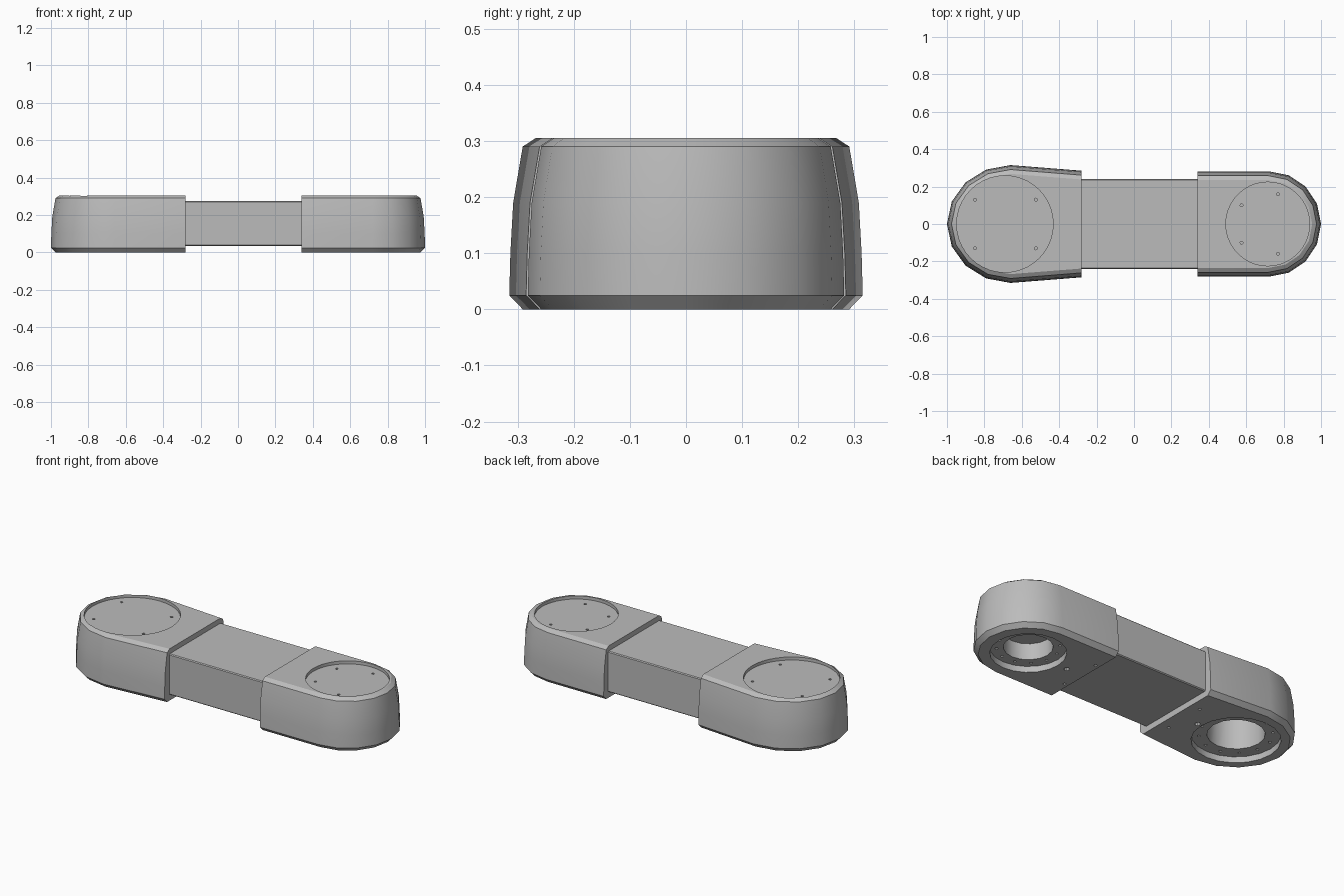
import bpy, bmesh
from math import cos, sin, pi, radians
from mathutils import Matrix

old = bpy.data.objects.get("Cube")
if old:
    bpy.data.objects.remove(old, do_unlink=True)

grey = bpy.data.materials.new("satin_grey")
grey.use_nodes = True
grey.diffuse_color = (0.5, 0.5, 0.5, 1)
grey.node_tree.nodes["Principled BSDF"].inputs["Base Color"].default_value = (0.5, 0.5, 0.5, 1)


def finish(bm, name):
    bmesh.ops.recalc_face_normals(bm, faces=bm.faces)
    mesh = bpy.data.meshes.new(name)
    bm.to_mesh(mesh)
    bm.free()
    mesh.materials.append(grey)
    ob = bpy.data.objects.new(name, mesh)
    bpy.context.collection.objects.link(ob)
    return ob


def activate(ob):
    bpy.ops.object.select_all(action="DESELECT")
    ob.select_set(True)
    bpy.context.view_layer.objects.active = ob


def cylinder(bm, x, y, r, z0, z1, sides):
    bmesh.ops.create_cone(bm, cap_ends=True, segments=sides, radius1=r, radius2=r,
                          depth=z1 - z0, matrix=Matrix.Translation((x, y, (z0 + z1) / 2)))


def cut(ob, cylinders):
    # Subtract a group of separate cylinders from a housing
    bm = bmesh.new()
    for c in cylinders:
        cylinder(bm, *c)
    cutter = finish(bm, "cutter")
    cutter.hide_render = True
    activate(ob)
    mod = ob.modifiers.new("cut", "BOOLEAN")
    mod.object, mod.operation, mod.solver = cutter, "DIFFERENCE", "EXACT"
    bpy.ops.object.modifier_apply(modifier=mod.name)
    bpy.data.objects.remove(cutter, do_unlink=True)


# Height and inward offset of each housing ring
LAYERS = [(0, 0.024), (0.025, 0), (0.1, 0.002), (0.19, 0.007), (0.29, 0.024), (0.305, 0.047)]


def housing(name, side, centre, rx, ry, mouth, mouth_y):
    # Lofted U-shaped shell with a flat mouth facing the beam
    bm = bmesh.new()
    rings = []
    for z, inset in LAYERS:
        pts = [(mouth, mouth_y - inset)]
        for i in range(9):
            a = pi / 2 - i * pi / 8
            pts.append((centre + side * (rx - inset) * cos(a), (ry - inset) * sin(a)))
        pts.append((mouth, inset - mouth_y))
        rings.append([bm.verts.new((x, y, z)) for x, y in pts])
    for lo, hi in zip(rings, rings[1:]):
        for i in range(len(lo)):
            j = (i + 1) % len(lo)
            bm.faces.new((lo[i], lo[j], hi[j], hi[i]))
    bm.faces.new(rings[0])
    bm.faces.new(rings[-1])
    return finish(bm, name)


def joint(name, side, shape, axis, cover_r, flange_r, bore_r, bore_top, screws):
    ob = housing(name, side, *shape)
    # Cover recess on top, flange recess underneath
    cut(ob, [(axis, 0, cover_r, 0.287, 0.4, 40),
             (axis, 0, flange_r, -0.1, 0.035, 20)])
    # Central bore, bolt circle, cover screws and underside fixing holes
    holes = [(axis, 0, bore_r, -0.1, bore_top, 16)]
    bolt_r = (flange_r + bore_r) / 2
    for i in range(12):
        a = (i + 0.5) * pi / 6
        holes.append((axis + bolt_r * cos(a), bolt_r * sin(a), 0.008, -0.1, 0.055, 8))
    for x, y in screws:
        for s in (-1, 1):
            holes.append((x, s * y, 0.008, 0.272, 0.4, 8))
    for s in (-1, 1):
        holes.append((axis - side * 0.35, s * 0.125, 0.009, -0.1, 0.03, 8))
    holes.append((axis - side * 0.26, 0, 0.015, -0.1, 0.03, 10))
    cut(ob, holes)
    activate(ob)
    bpy.ops.object.shade_smooth_by_angle(angle=radians(32))


joint("large_joint_housing", -1, (-0.66, 0.34, 0.315, -0.28, 0.285),
      -0.69, 0.258, 0.234, 0.152, 0.24, [(-0.85, 0.13), (-0.525, 0.13)])
joint("small_joint_housing", 1, (0.72, 0.28, 0.282, 0.34, 0.282),
      0.715, 0.224, 0.2, 0.13, 0.13, [(0.77, 0.16), (0.575, 0.1)])

# Straight box beam between the joints
bm = bmesh.new()
bmesh.ops.create_cube(bm, size=1, matrix=Matrix.Translation((0.03, 0, 0.155))
                      @ Matrix.Diagonal((0.66, 0.482, 0.24, 1)))
bmesh.ops.bevel(bm, geom=bm.edges[:], offset=0.005, segments=1, affect="EDGES")
finish(bm, "link_beam")
